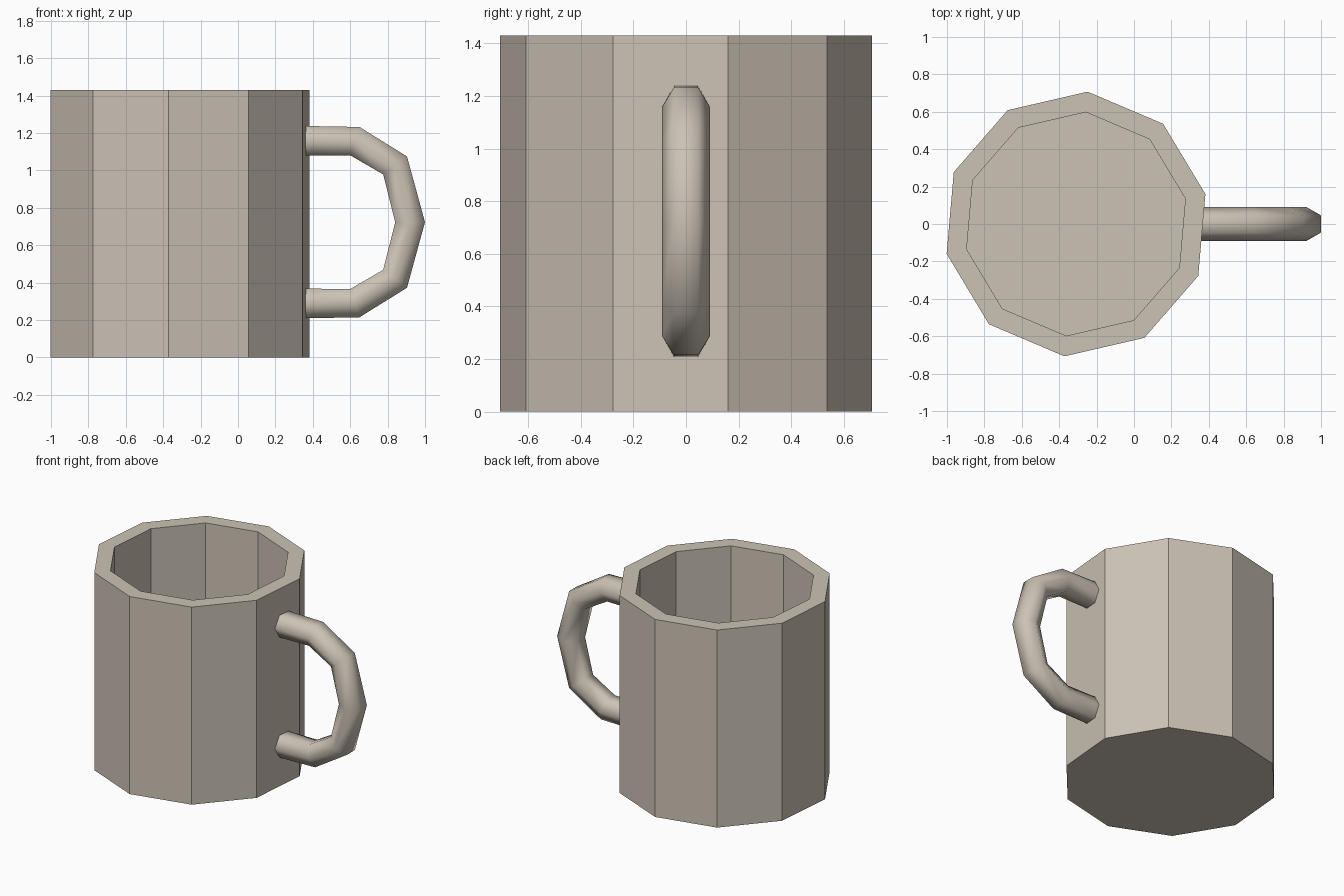
import bpy
from math import cos, sin, radians, tau
from mathutils import Vector

cube = bpy.data.objects.get("Cube")
if cube:
    bpy.data.objects.remove(cube, do_unlink=True)

clay = bpy.data.materials.new("warm_beige_clay")
clay.use_nodes = True
clay.diffuse_color = (0.60, 0.54, 0.46, 1)
clay.node_tree.nodes["Principled BSDF"].inputs["Base Color"].default_value = clay.diffuse_color


def skin_rings(name, rings):
    """Bridge a list of equal rings of points and cap both ends."""
    n = len(rings[0])
    verts = [p for ring in rings for p in ring]
    faces = [(k * n + i, k * n + (i + 1) % n, (k + 1) * n + (i + 1) % n, (k + 1) * n + i)
             for k in range(len(rings) - 1) for i in range(n)]
    last = (len(rings) - 1) * n
    faces += [tuple(reversed(range(n))), tuple(range(last, last + n))]
    mesh = bpy.data.meshes.new(name)
    mesh.from_pydata(verts, [], faces)
    mesh.materials.append(clay)
    obj = bpy.data.objects.new(name, mesh)
    bpy.context.collection.objects.link(obj)
    return obj


# Ten-sided cup: outer wall, rim, inner wall and floor
SIDES, TURN, CENTRE_X = 10, radians(13), -0.31
profile = [(0.71, 0), (0.71, 1.43), (0.6, 1.43), (0.6, 0.11)]
skin_rings("cup_body", [
    [(CENTRE_X + r * cos(TURN + tau * i / SIDES), r * sin(TURN + tau * i / SIDES), z)
     for i in range(SIDES)] for r, z in profile])

# Handle: hexagonal tube whose lower half mirrors the upper half
MID_Z, TUBE = 0.723, 0.092
upper = [(0.32, 0.435, 90), (0.625, 0.433, 72), (0.84, 0.303, 37)]   # x, height, outward angle
path = upper + [(0.92, 0, 0)] + [(x, -h, -a) for x, h, a in reversed(upper)]
rings = []
for x, h, angle in path:
    out = Vector((cos(radians(angle)), 0, sin(radians(angle))))
    side = Vector((0, 1, 0))
    rings.append([Vector((x, 0, MID_Z + h)) + TUBE * (cos(tau * i / 6) * side + sin(tau * i / 6) * out)
                  for i in range(6)])
handle = skin_rings("handle", rings)

# Make the normals consistent, then smooth the tube but not its ends
bpy.ops.object.select_all(action="DESELECT")
handle.select_set(True)
bpy.context.view_layer.objects.active = handle
bpy.ops.object.mode_set(mode="EDIT")
bpy.ops.mesh.select_all(action="SELECT")
bpy.ops.mesh.normals_make_consistent(inside=False)
bpy.ops.object.mode_set(mode="OBJECT")
bpy.ops.object.shade_smooth_by_angle(angle=radians(70))
